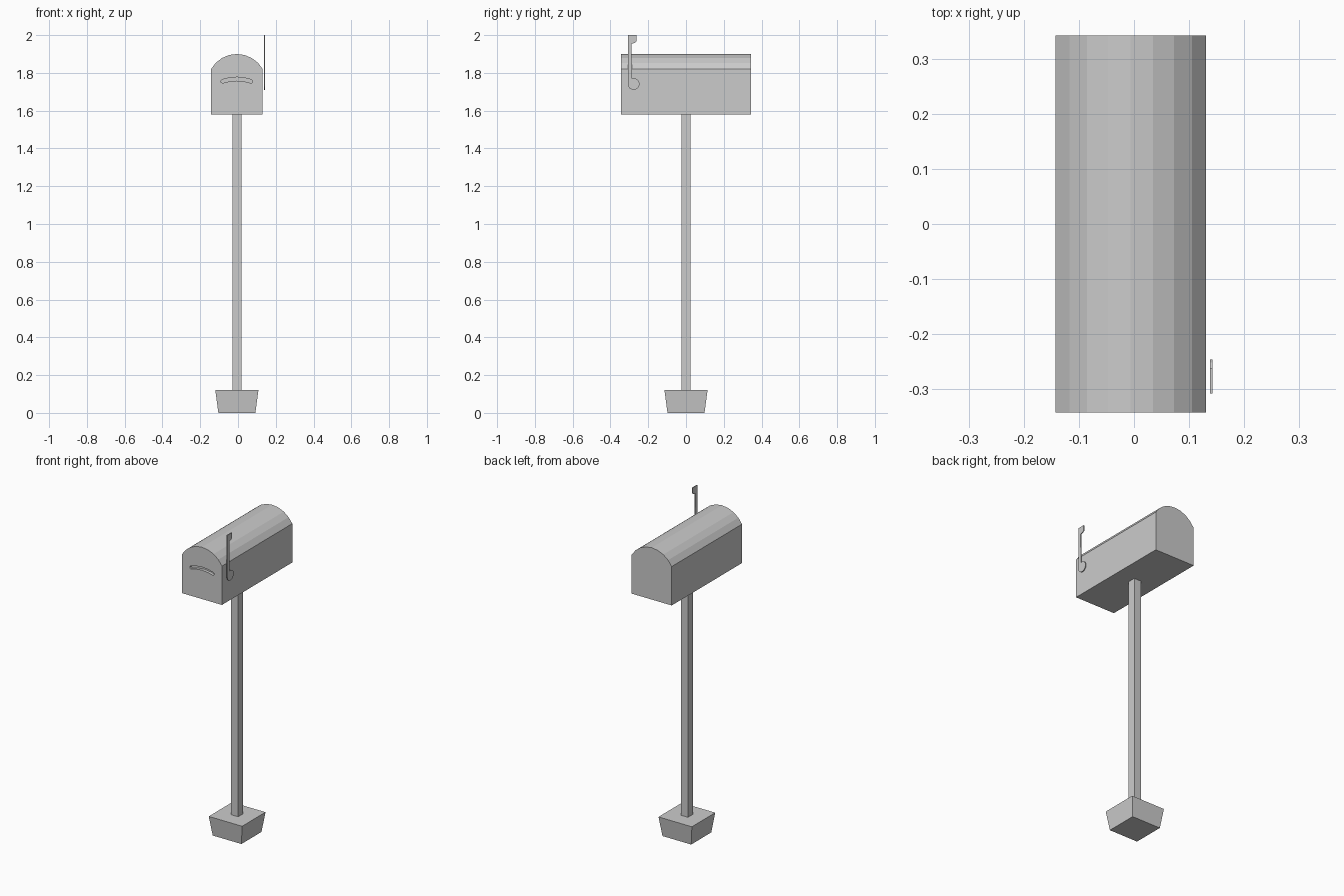
import bpy, bmesh
from math import sin, cos, asin, pi, radians

if "Cube" in bpy.data.objects:
    bpy.data.objects.remove(bpy.data.objects["Cube"])

CX = -0.006  # centre line of box, post and base


def make_object(name, bm):
    bmesh.ops.recalc_face_normals(bm, faces=bm.faces)
    mesh = bpy.data.meshes.new(name)
    bm.to_mesh(mesh)
    bm.free()
    obj = bpy.data.objects.new(name, mesh)
    bpy.context.collection.objects.link(obj)
    return obj


def extrude_profile(name, points, offset):
    """Fill a closed 3D outline and extrude it into a solid."""
    bm = bmesh.new()
    face = bm.faces.new([bm.verts.new(p) for p in points])
    geom = bmesh.ops.extrude_face_region(bm, geom=[face], use_keep_orig=True)["geom"]
    verts = [g for g in geom if isinstance(g, bmesh.types.BMVert)]
    bmesh.ops.translate(bm, verts=verts, vec=offset)
    return make_object(name, bm)


def tapered_block(name, bottom, top, z0, z1):
    """Square block with different half widths at bottom and top."""
    bm = bmesh.new()
    bmesh.ops.create_cube(bm, size=2)
    for v in bm.verts:
        half, z = (top, z1) if v.co.z > 0 else (bottom, z0)
        v.co = (CX + v.co.x * half, v.co.y * half, z)
    return make_object(name, bm)


# base and post
tapered_block("base", 0.098, 0.114, 0, 0.12)
tapered_block("post", 0.024, 0.024, 0.12, 1.58)

# mailbox body: straight sides with a shallow faceted arch
half, spring, rise = 0.1365, 1.82, 0.08
radius = (half ** 2 + rise ** 2) / (2 * rise)
sweep = asin(half / radius)
outline = [(CX - half, -0.343, 1.58), (CX + half, -0.343, 1.58)]
for i in range(9):
    a = sweep * (1 - i / 4)
    outline.append((CX + radius * sin(a), -0.343,
                    spring + rise - radius + radius * cos(a)))
box = extrude_profile("mailbox_body", outline, (0, 0.686, 0))

# curved slot sunk into the front
mid = [(-0.077, 1.755), (-0.045, 1.763), (0, 1.768), (0.045, 1.763), (0.077, 1.755)]
w = 0.0095
slot = [(CX + x, -0.36, z - w) for x, z in mid]
slot += [(CX + 0.077 + w * 0.8 * cos(a), -0.36, 1.755 + w * 0.8 * sin(a))
         for a in (-pi / 5, pi / 5)]
slot += [(CX + x, -0.36, z + w) for x, z in reversed(mid)]
slot += [(CX - 0.077 - w * 0.8 * cos(a), -0.36, 1.755 + w * 0.8 * sin(a))
         for a in (pi / 5, -pi / 5)]
cutter = extrude_profile("slot_cutter", slot, (0, 0.035, 0))
cutter.hide_render = True
cutter.hide_set(True)
cut = box.modifiers.new("slot", "BOOLEAN")
cut.object = cutter
cut.operation = 'DIFFERENCE'
cut.solver = 'EXACT'

# signal flag: round pivot plate, upright arm and small head
flag = [(-0.308, 2.0), (-0.262, 2.0), (-0.262, 1.967), (-0.272, 1.958), (-0.288, 1.955)]
for i in range(13):
    a = radians(108 - i * 24)
    flag.append((-0.277 + 0.031 * cos(a), 1.741 + 0.031 * sin(a)))
extrude_profile("signal_flag", [(0.138, y, z) for y, z in flag], (0.005, 0, 0))
